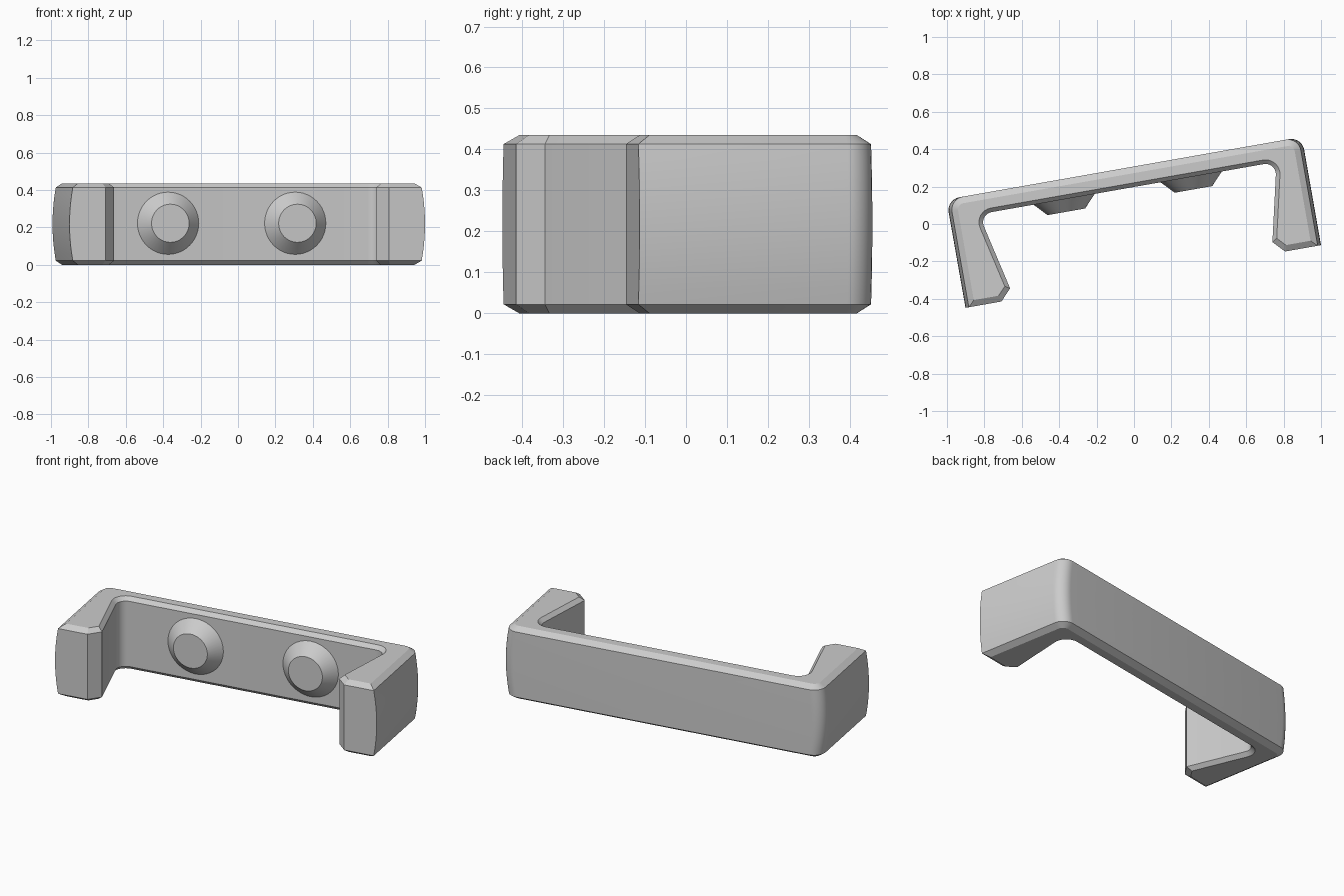
import bpy, bmesh, math
from mathutils import Vector, Matrix

if "Cube" in bpy.data.objects:
    bpy.data.objects.remove(bpy.data.objects["Cube"])

HEIGHT, BEVEL, BULGE = 0.435, 0.022, 0.018
TURN = Matrix.Rotation(math.radians(10), 4, "Z")

grey = bpy.data.materials.new("plain grey")
grey.use_nodes = True
grey.diffuse_color = (0.6, 0.6, 0.6, 1)
grey.node_tree.nodes["Principled BSDF"].inputs["Base Color"].default_value = (0.6, 0.6, 0.6, 1)


def finish(bm, name):
    bmesh.ops.recalc_face_normals(bm, faces=bm.faces)
    mesh = bpy.data.meshes.new(name)
    bm.to_mesh(mesh)
    bm.free()
    mesh.materials.append(grey)
    obj = bpy.data.objects.new(name, mesh)
    bpy.context.collection.objects.link(obj)
    obj.matrix_world = TURN
    bpy.ops.object.select_all(action="DESELECT")
    obj.select_set(True)
    bpy.context.view_layer.objects.active = obj
    bpy.ops.object.shade_smooth_by_angle(angle=math.radians(25))
    return obj


# Bracket outline: left half, mirrored; each corner is (x, y, fillet radius)
half = [(-0.965, -0.285, 0), (-0.77, -0.285, 0), (-0.712, -0.224, 0), (-0.808, 0.195, 0.055)]
back = (-0.965, 0.303, 0.07)
mirror = lambda c: (-c[0], c[1], c[2])
corners = half + [mirror(c) for c in reversed(half)] + [mirror(back), back]
SIDES = (7, 9)
# Bevel width of each edge of the outline
widths = [0.033, 0.03, 0.022, 0.022, 0.022, 0.03, 0.033, 0.033, 0.035, 0.033]


def outline(insets):
    """Move every edge inwards by its inset, then round the corners."""
    n = len(corners)
    pts = [Vector(c[:2]) for c in corners]
    points = []
    for i in range(n):
        d0 = (pts[i] - pts[i - 1]).normalized()
        d1 = (pts[(i + 1) % n] - pts[i]).normalized()
        n0, n1 = Vector((-d0.y, d0.x)), Vector((-d1.y, d1.x))
        a, b = insets[i - 1], insets[i]
        cross = n0.x * n1.y - n0.y * n1.x
        p = pts[i] + Vector((a * n1.y - b * n0.y, b * n0.x - a * n1.x)) / cross
        radius = corners[i][2]
        if not radius:
            points.append(p)
            continue
        sign = 1 if cross > 0 else -1
        radius -= sign * min(a, b)
        angle = d0.angle(d1)
        start = p - d0 * radius * math.tan(angle / 2)
        centre = start + n0 * sign * radius
        for k in range(9):
            turn = Matrix.Rotation(sign * angle * k / 8, 2)
            points.append(centre + turn @ (start - centre))
    return points


# Bracket body: stacked outlines with bowed sides and bevelled rims
levels = [0] + [BEVEL + (HEIGHT - 2 * BEVEL) * k / 10 for k in range(11)] + [HEIGHT]
bm = bmesh.new()
rings = []
for z in levels:
    rim = z in (0, HEIGHT)
    bow = BULGE * min(1, abs(2 * z - HEIGHT) / (HEIGHT - 2 * BEVEL)) ** 2
    insets = [(w if rim else 0) + (bow if i in SIDES else 0) for i, w in enumerate(widths)]
    rings.append([bm.verts.new((p.x, p.y, z)) for p in outline(insets)])
count = len(rings[0])
for low, high in zip(rings, rings[1:]):
    for i in range(count):
        j = (i + 1) % count
        bm.faces.new((low[i], low[j], high[j], high[i]))
bm.faces.new(rings[0])
bm.faces.new(rings[-1])
finish(bm, "bracket_body")

# Tapered studs on the inner wall
for side, name in ((-1, "right_stud"), (1, "left_stud")):
    bm = bmesh.new()
    place = Matrix.Translation((side * 0.345, 0.164, 0.222)) @ Matrix.Rotation(math.pi / 2, 4, "X")
    bmesh.ops.create_cone(bm, cap_ends=True, segments=48, radius1=0.172, radius2=0.102,
                          depth=0.074, matrix=place)
    finish(bm, name)
